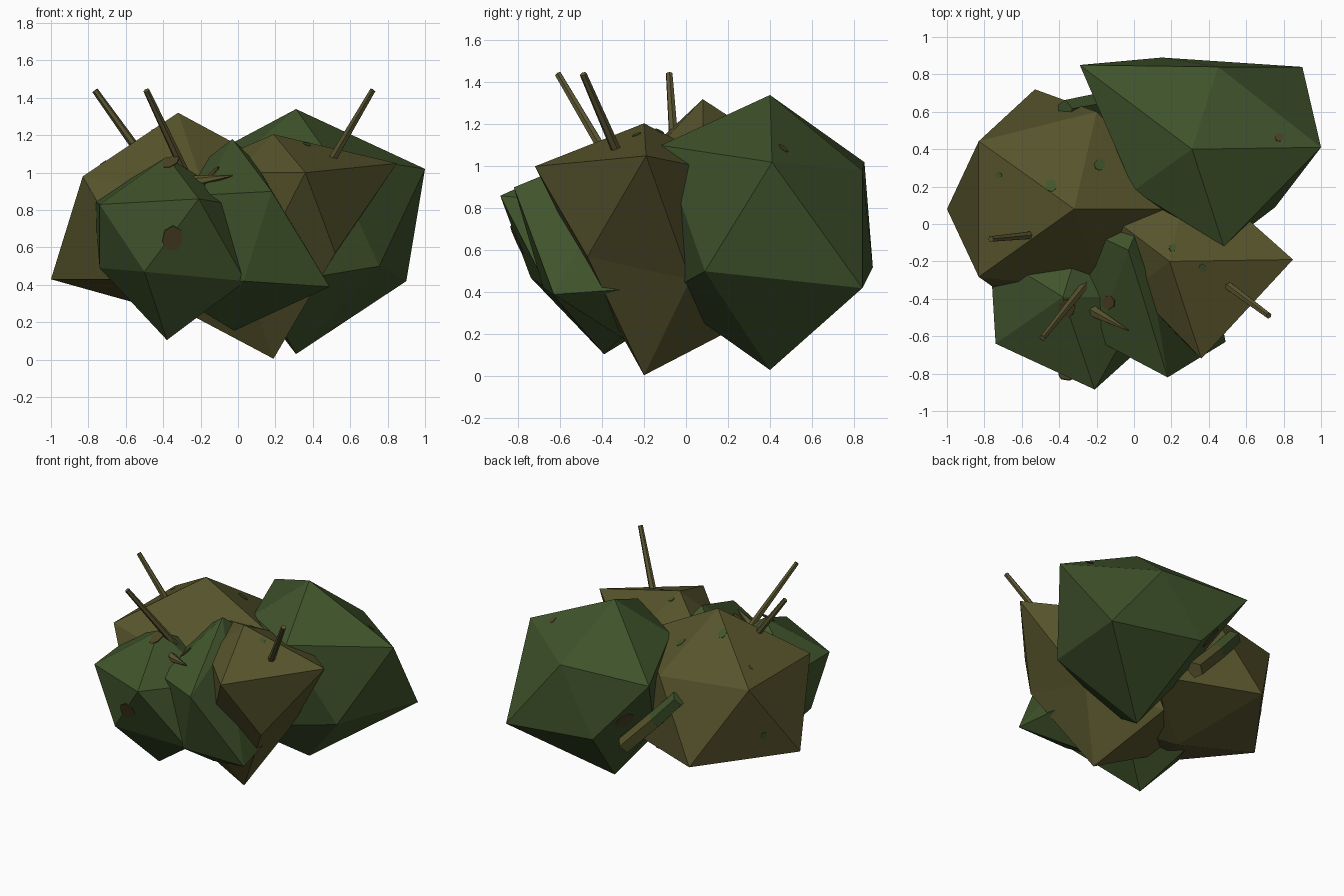
import bpy, bmesh, math
from mathutils import Vector


def material(name, rgb):
    m = bpy.data.materials.new(name)
    m.diffuse_color = (*rgb, 1)
    return m


GREEN = material("leaf green", (0.052, 0.089, 0.025))
OLIVE = material("olive leaf", (0.095, 0.088, 0.025))
BARK = material("twig brown", (0.104, 0.092, 0.031))
RUST = material("rust spot", (0.078, 0.058, 0.020))


def add_object(name, bm, mat):
    bmesh.ops.recalc_face_normals(bm, faces=bm.faces)
    me = bpy.data.meshes.new(name)
    bm.to_mesh(me)
    bm.free()
    me.materials.append(mat)
    ob = bpy.data.objects.new(name, me)
    bpy.context.collection.objects.link(ob)
    return ob


# Leaf clump: a stretched icosahedron with some corners pulled to new places.
# Corners: 0 bottom, 1-5 lower ring, 6-10 upper ring, 11 top
def clump(name, mat, centre, radii, pulls):
    bm = bmesh.new()
    bmesh.ops.create_icosphere(bm, subdivisions=1, radius=1)
    bm.verts.ensure_lookup_table()
    for v in bm.verts:
        v.co = Vector(c + r * k for c, r, k in zip(centre, radii, v.co))
    for i, p in pulls.items():
        bm.verts[i].co = p
    return add_object(name, bm, mat)


# Straight twig between two points
def twig(name, mat, a, b, r1, r2, sides=6):
    a, b = Vector(a), Vector(b)
    bm = bmesh.new()
    bmesh.ops.create_cone(bm, cap_ends=True, segments=sides, radius1=r1, radius2=r2,
                          depth=(b - a).length)
    rot = (b - a).to_track_quat('Z', 'Y')
    for v in bm.verts:
        v.co = rot @ v.co + (a + b) / 2
    return add_object(name, bm, mat)


# Thin spot lying on a clump's nearest face
def spot(name, mat, host, near, r):
    ok, loc, normal, _ = host.closest_point_on_mesh(Vector(near))
    rot = normal.to_track_quat('Z', 'Y')
    bm = bmesh.new()
    bmesh.ops.create_cone(bm, cap_ends=True, segments=7, radius1=r, radius2=r, depth=0.006)
    for v in bm.verts:
        v.co = rot @ Vector((v.co.x * 0.75, v.co.y, v.co.z)) + loc
    return add_object(name, bm, mat)


# Leaf clumps
back = clump("back_clump", GREEN, (0.31, 0.40, 0.685), (0.74, 0.60, 0.655), {
    1: (0.755, 0.09, 0.50), 3: (-0.05, 0.45, 0.50), 4: (0.15, 0.89, 0.52),
    5: (0.90, 0.84, 0.42), 6: (0.48, -0.12, 1.10), 7: (0.00, 0.18, 1.08),
    8: (-0.29, 0.85, 1.02), 9: (0.45, 0.84, 0.98), 10: (1.00, 0.41, 1.02)})
left = clump("left_clump", OLIVE, (-0.32, 0.08, 0.705), (0.705, 0.69, 0.615), {
    0: (-0.32, 0.08, 0.24), 3: (-1.00, 0.08, 0.43), 4: (-0.53, 0.72, 0.43),
    6: (-0.16, -0.36, 0.85), 9: (-0.20, 0.60, 0.98)})
right = clump("right_clump", OLIVE, (0.19, -0.20, 0.605), (0.70, 0.60, 0.60), {
    1: (0.52, -0.47, 0.57), 2: (0.05, -0.42, 0.40), 4: (0.01, 0.33, 0.28),
    5: (0.45, 0.02, 0.46), 6: (0.36, -0.72, 1.00), 7: (0.00, -0.35, 1.00),
    8: (-0.10, 0.02, 1.08), 9: (0.30, 0.30, 0.95), 10: (0.85, -0.19, 1.05)})
front = clump("front_left_clump", GREEN, (-0.38, -0.39, 0.595), (0.50, 0.52, 0.49), {
    1: (0.04, -0.66, 0.42), 2: (-0.50, -0.74, 0.47), 3: (-0.74, -0.42, 0.49),
    6: (-0.21, -0.885, 0.86), 7: (-0.74, -0.64, 0.83), 8: (-0.77, -0.15, 0.85)})
middle = clump("front_middle_clump", GREEN, (-0.02, -0.26, 0.665), (0.52, 0.56, 0.51), {
    1: (0.49, -0.63, 0.39), 2: (0.03, -0.68, 0.42), 6: (0.18, -0.82, 0.90),
    7: (-0.20, -0.62, 0.88), 10: (0.09, -0.27, 1.06), 11: (-0.03, -0.14, 1.18)})

# Bare twigs
twig("left_twig", BARK, (-0.45, -0.05, 1.00), (-0.765, -0.08, 1.44), 0.026, 0.017)
twig("front_twig", BARK, (-0.25, -0.31, 0.93), (-0.49, -0.61, 1.44), 0.026, 0.017)
twig("right_twig", BARK, (0.45, -0.29, 0.98), (0.72, -0.49, 1.44), 0.026, 0.017)
twig("short_twig", BARK, (-0.23, -0.46, 0.95), (-0.03, -0.57, 0.985), 0.035, 0.004)

# Broken branch in the gap at the back
twig("branch_tip", GREEN, (-0.37, 0.61, 0.86), (-0.20, 0.64, 0.67), 0.055, 0.06, 5)
twig("branch_base", OLIVE, (-0.20, 0.64, 0.67), (0.03, 0.68, 0.43), 0.06, 0.06, 5)

# Spots of the other leaf colour
for host, near, r in ((front, (-0.35, -0.80, 0.65), 0.075), (front, (-0.36, -0.47, 1.10), 0.06),
                      (middle, (-0.06, -0.60, 0.75), 0.03), (back, (0.80, 0.50, 1.14), 0.03),
                      (back, (-0.05, 0.78, 0.65), 0.09), (middle, (-0.14, -0.42, 1.0), 0.05)):
    spot("rust_spot", RUST, host, near, r)
for host, near, r in ((right, (0.21, -0.12, 1.18), 0.025), (right, (0.38, -0.25, 1.2), 0.025),
                      (left, (-0.45, 0.23, 1.25), 0.04), (left, (-0.14, 0.36, 1.2), 0.04),
                      (left, (-0.72, 0.26, 1.05), 0.02), (left, (-0.85, 0.3, 0.6), 0.03)):
    spot("green_spot", GREEN, host, near, r)
